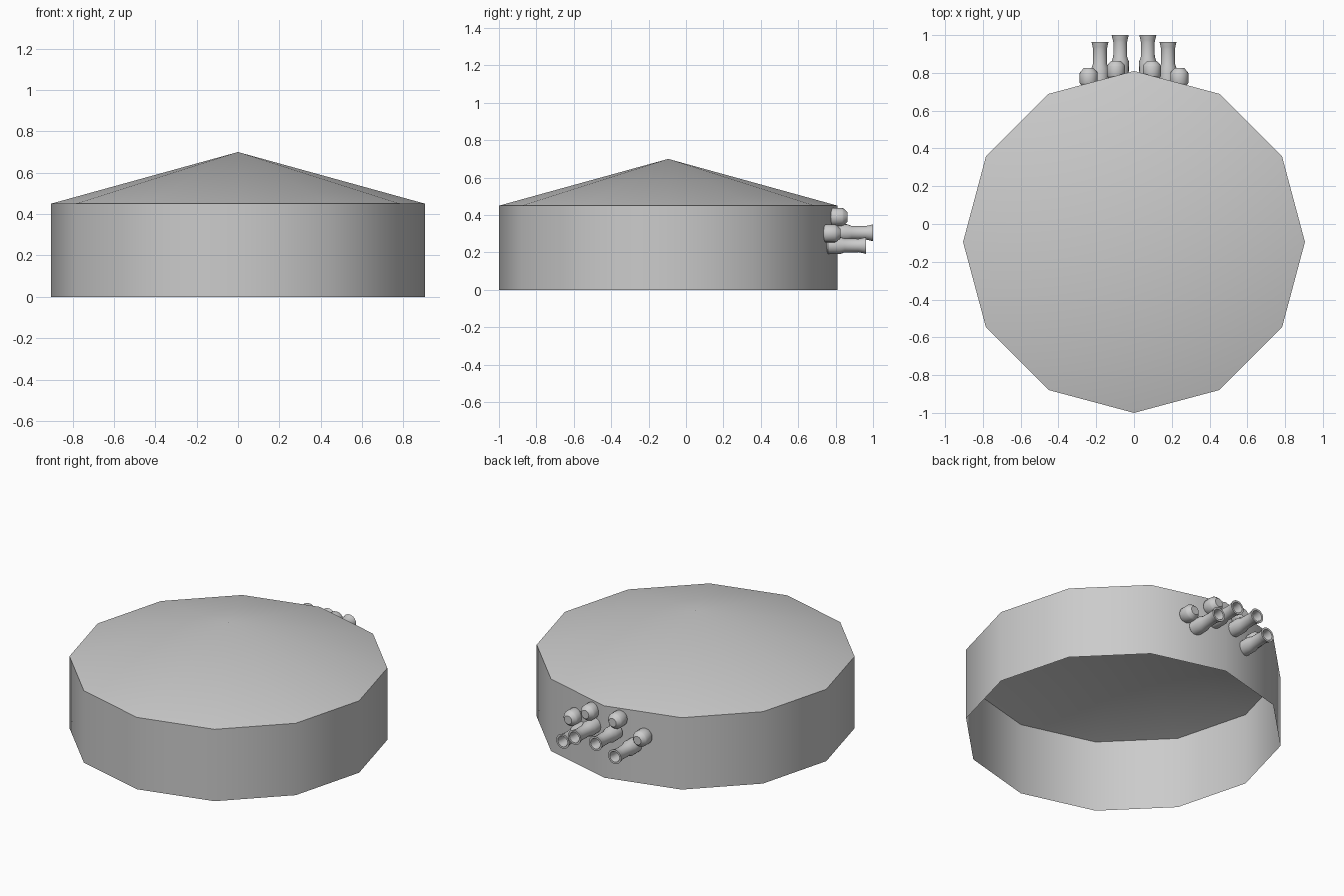
import bpy, bmesh
from math import sin, cos, pi, radians

if "Cube" in bpy.data.objects:
    bpy.data.objects.remove(bpy.data.objects["Cube"])


def finish(name, bm, angle):
    me = bpy.data.meshes.new(name)
    bm.to_mesh(me)
    bm.free()
    ob = bpy.data.objects.new(name, me)
    bpy.context.collection.objects.link(ob)
    bpy.ops.object.select_all(action='DESELECT')
    ob.select_set(True)
    bpy.context.view_layer.objects.active = ob
    bpy.ops.object.shade_smooth_by_angle(angle=radians(angle))
    return ob


def lathe_y(name, profile, x, y, z, segs=20):
    """Spin (distance along y, radius) points around a y-directed axis."""
    bm = bmesh.new()
    rings = []
    for t, r in profile:
        rings.append([bm.verts.new((x + r * cos(2 * pi * i / segs), y + t,
                                    z + r * sin(2 * pi * i / segs))) for i in range(segs)])
    for a, b in zip(rings, rings[1:]):
        for i in range(segs):
            j = (i + 1) % segs
            bm.faces.new((a[i], b[i], b[j], a[j]))
    bm.faces.new(rings[0])
    bm.faces.new(rings[-1][::-1])
    bmesh.ops.recalc_face_normals(bm, faces=bm.faces)
    return finish(name, bm, 35)


# Twelve-sided drum, open underneath, with a shallow conical roof
R, CY, H, PEAK, N = 0.905, -0.095, 0.45, 0.70, 12
bm = bmesh.new()
low, rim = [[bm.verts.new((R * cos(2 * pi * i / N), CY + R * sin(2 * pi * i / N), h))
             for i in range(N)] for h in (0, H)]
apex = bm.verts.new((0, CY, PEAK))
for i in range(N):
    j = (i + 1) % N
    bm.faces.new((low[i], low[j], rim[j], rim[i]))
    bm.faces.new((rim[i], rim[j], apex))
finish("drum_body", bm, 40)

# Hollow flared nozzles and rounded caps, mirrored left and right on the back
nozzle = [(0, 0.036), (0.01, 0.045), (0.075, 0.046), (0.10, 0.037), (0.175, 0.036),
          (0.19, 0.039), (0.215, 0.045), (0.215, 0.033), (0.19, 0.028), (0.10, 0.028)]
cap = [(0, 0.030), (0.015, 0.044), (0.022, 0.048), (0.072, 0.048),
       (0.080, 0.044), (0.095, 0.031), (0.10, 0.026)]
for side, s in (("left", -1), ("right", 1)):
    lathe_y(f"inner_nozzle_{side}", nozzle, s * 0.073, 0.785, 0.305)
    lathe_y(f"outer_nozzle_{side}", nozzle, s * 0.18, 0.748, 0.237)
    lathe_y(f"inner_cap_{side}", cap, s * 0.095, 0.763, 0.39)
    lathe_y(f"outer_cap_{side}", cap, s * 0.24, 0.725, 0.302)
